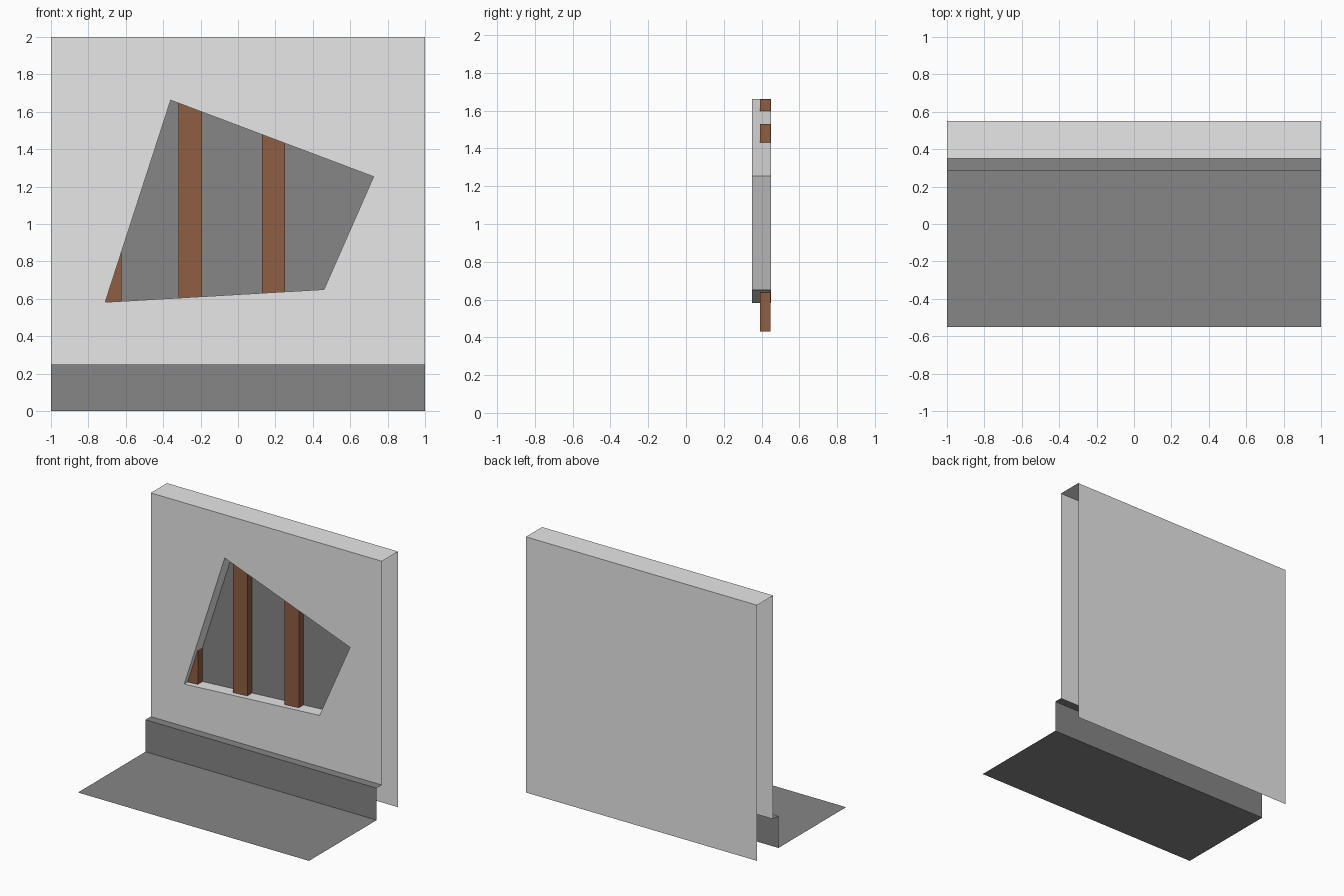
import bpy, bmesh
from mathutils import Vector

if "Cube" in bpy.data.objects:
    bpy.data.objects.remove(bpy.data.objects["Cube"])


def material(name, rgb):
    m = bpy.data.materials.new(name)
    m.diffuse_color = (*rgb, 1)
    m.use_nodes = True
    m.node_tree.nodes["Principled BSDF"].inputs["Base Color"].default_value = m.diffuse_color
    return m


LIGHT = material("plaster_light_grey", (0.80, 0.80, 0.80))
DARK = material("dark_grey", (0.24, 0.24, 0.24))
WOOD = material("brown_wood", (0.275, 0.112, 0.054))


def make(name, faces, mat):
    """Object from a list of faces, each a list of points; shared points are merged."""
    bm = bmesh.new()
    for pts in faces:
        bm.faces.new([bm.verts.new(p) for p in pts])
    bmesh.ops.remove_doubles(bm, verts=bm.verts, dist=1e-4)
    me = bpy.data.meshes.new(name)
    bm.to_mesh(me)
    bm.free()
    me.materials.append(mat)
    ob = bpy.data.objects.new(name, me)
    bpy.context.collection.objects.link(ob)
    return ob


def sheet(name, profile, mat):
    """Open (y, z) profile swept across the full width in x."""
    faces = []
    for (y0, z0), (y1, z1) in zip(profile, profile[1:]):
        faces.append([(-1, y0, z0), (1, y0, z0), (1, y1, z1), (-1, y1, z1)])
    return make(name, faces, mat)


FRONT, RECESS, BACK = 0.35, 0.45, 0.55

# Floor and baseboard: one folded sheet
sheet("floor_and_baseboard",
      [(-0.55, 0), (0.285, 0), (0.285, 0.25), (FRONT, 0.25)], DARK)

# Wall top and back
sheet("wall_top_and_back", [(FRONT, 2), (BACK, 2), (BACK, 0)], LIGHT)

# Front wall with four-sided hole, plus the rim of the hole
outer = [(-1, 0.25), (1, 0.25), (1, 2), (-1, 2)]
hole = [(-0.71, 0.582), (0.46, 0.65), (0.725, 1.253), (-0.36, 1.662)]


def at(p, y):
    return Vector((p[0], y, p[1]))


ring, rim = [], []
for i in range(4):
    j = (i + 1) % 4
    ring.append([at(outer[i], FRONT), at(outer[j], FRONT),
                 at(hole[j], FRONT), at(hole[i], FRONT)])
    rim.append([at(hole[i], FRONT), at(hole[j], FRONT),
                at(hole[j], RECESS), at(hole[i], RECESS)])
make("front_wall", ring, LIGHT)
make("hole_rim", rim, LIGHT)

# Dark backing behind the hole
make("hole_backing", [[at(p, RECESS) for p in hole]], DARK)

# Wooden studs inside the hole: left, right, top
for n, (x0, x1, top) in enumerate([(-0.745, -0.622, 1.0),
                                   (-0.317, -0.193, 1.66),
                                   (0.128, 0.252, 1.53)]):
    bpy.ops.mesh.primitive_cube_add(
        size=1, location=((x0 + x1) / 2, 0.4195, (0.43 + top) / 2))
    stud = bpy.context.object
    stud.name = f"wall_stud_{n + 1}"
    stud.scale = (x1 - x0, 0.057, top - 0.43)
    stud.data.materials.append(WOOD)
